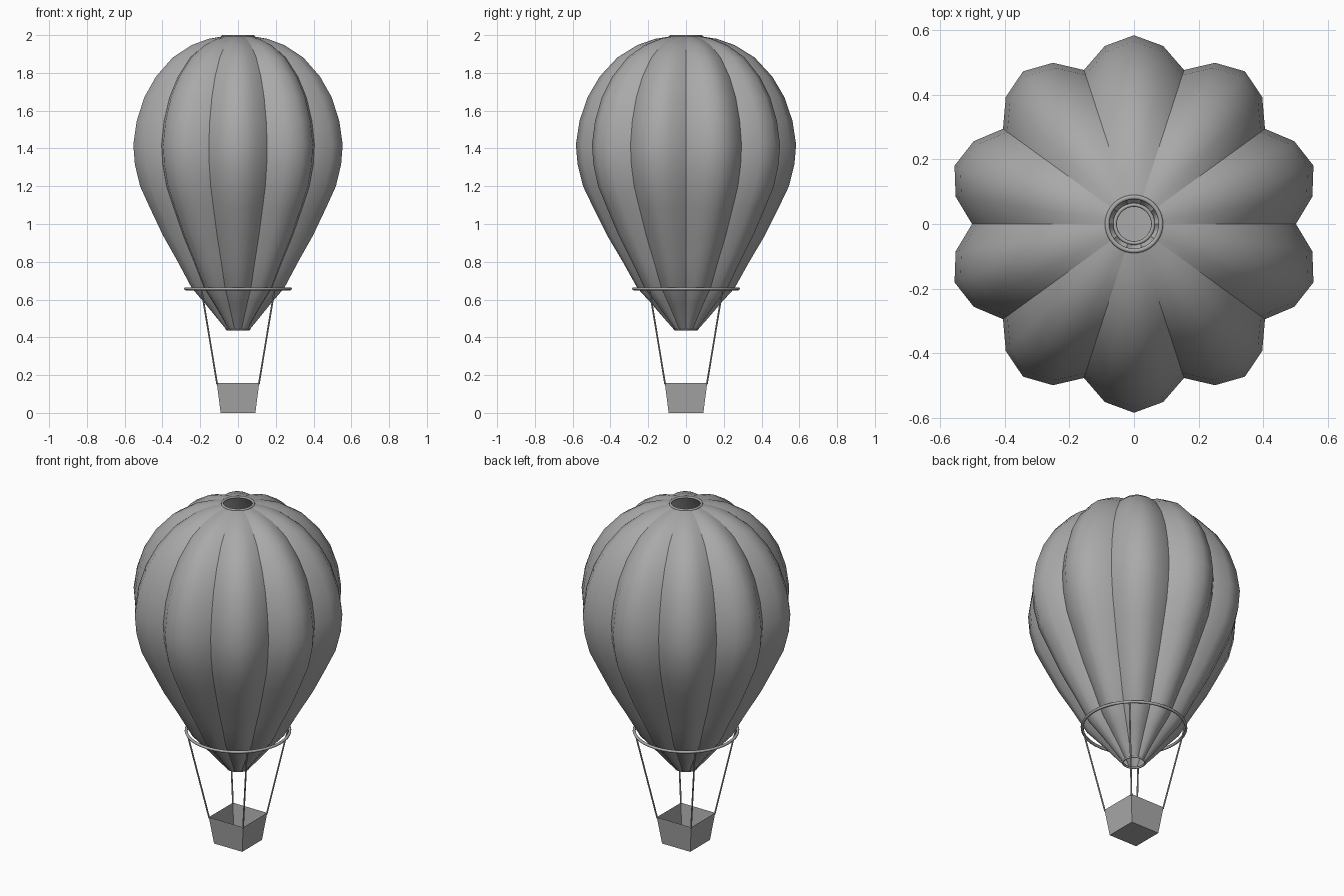
import bpy, bmesh, math
from mathutils import Vector

if "Cube" in bpy.data.objects:
    bpy.data.objects.remove(bpy.data.objects["Cube"])

grey = bpy.data.materials.new("plain grey")
grey.diffuse_color = (0.4, 0.4, 0.4, 1)
grey.use_nodes = True
grey.node_tree.nodes["Principled BSDF"].inputs["Base Color"].default_value = grey.diffuse_color


def finish(name, bm, smooth):
    bmesh.ops.recalc_face_normals(bm, faces=bm.faces)
    for f in bm.faces:
        f.smooth = smooth
    me = bpy.data.meshes.new(name)
    bm.to_mesh(me)
    bm.free()
    me.materials.append(grey)
    ob = bpy.data.objects.new(name, me)
    bpy.context.collection.objects.link(ob)
    return ob


def hoop(name, radius, z, tube, segments):
    bpy.ops.mesh.primitive_torus_add(major_radius=radius, minor_radius=tube,
                                     major_segments=segments, minor_segments=8,
                                     location=(0, 0, z))
    ob = bpy.context.object
    ob.name = name
    ob.data.materials.append(grey)
    bpy.ops.object.shade_smooth()


# Envelope: ten bulging gores, open at the mouth and crown
GORES = 10
profile = [(0.063, 0.44), (0.12, 0.505), (0.184, 0.58), (0.257, 0.66), (0.335, 0.80),
           (0.418, 0.94), (0.49, 1.085), (0.545, 1.20), (0.574, 1.315), (0.583, 1.42),
           (0.564, 1.545), (0.522, 1.67), (0.457, 1.78), (0.363, 1.882),
           (0.258, 1.947), (0.165, 1.98), (0.085, 1.993)]
section = [(0, 0.858), (8.7, 0.956), (18, 1.0), (27.3, 0.956)]  # degrees, radius factor
bm = bmesh.new()
rows = []
for i, (r, z) in enumerate(profile):
    row = []
    for g in range(GORES):
        for deg, k in section:
            if i in (0, len(profile) - 1):
                k = 1 - (1 - k) * 0.4      # bulge fades at the end rings
            a = math.radians(g * 36 + deg)
            row.append(bm.verts.new((r * k * math.cos(a), r * k * math.sin(a), z)))
    rows.append(row)
n = len(rows[0])
for lo, hi in zip(rows, rows[1:]):
    for j in range(n):
        bm.faces.new((lo[j], lo[(j + 1) % n], hi[(j + 1) % n], hi[j]))
    for j in range(0, n, len(section)):
        bm.edges.get((lo[j], hi[j])).smooth = False   # crisp seams
finish("envelope", bm, True)

# Rings at the crown, mouth and rope level
hoop("crown_ring", 0.083, 1.993, 0.007, 40)
hoop("mouth_ring", 0.059, 0.443, 0.006, 32)
hoop("rope_hoop", 0.277, 0.657, 0.008, 48)

# Basket: flared open box
bm = bmesh.new()
corners = [(-1, -1), (1, -1), (1, 1), (-1, 1)]
base = [bm.verts.new((x * 0.092, y * 0.092, 0)) for x, y in corners]
rim = [bm.verts.new((x * 0.112, y * 0.112, 0.157)) for x, y in corners]
bm.faces.new(base[::-1])
for j in range(4):
    k = (j + 1) % 4
    bm.faces.new((base[j], base[k], rim[k], rim[j]))
finish("basket", bm, False)

# Ropes from the basket corners to the hoop
for j, (x, y) in enumerate(corners):
    a, b = Vector((x * 0.11, y * 0.11, 0.15)), Vector((x * 0.194, y * 0.194, 0.657))
    bpy.ops.mesh.primitive_cylinder_add(vertices=8, radius=0.0045, depth=(b - a).length,
                                        location=(a + b) / 2)
    ob = bpy.context.object
    ob.name = f"rope_{j + 1}"
    ob.rotation_euler = (b - a).to_track_quat('Z', 'Y').to_euler()
    ob.data.materials.append(grey)
    bpy.ops.object.shade_smooth_by_angle()
